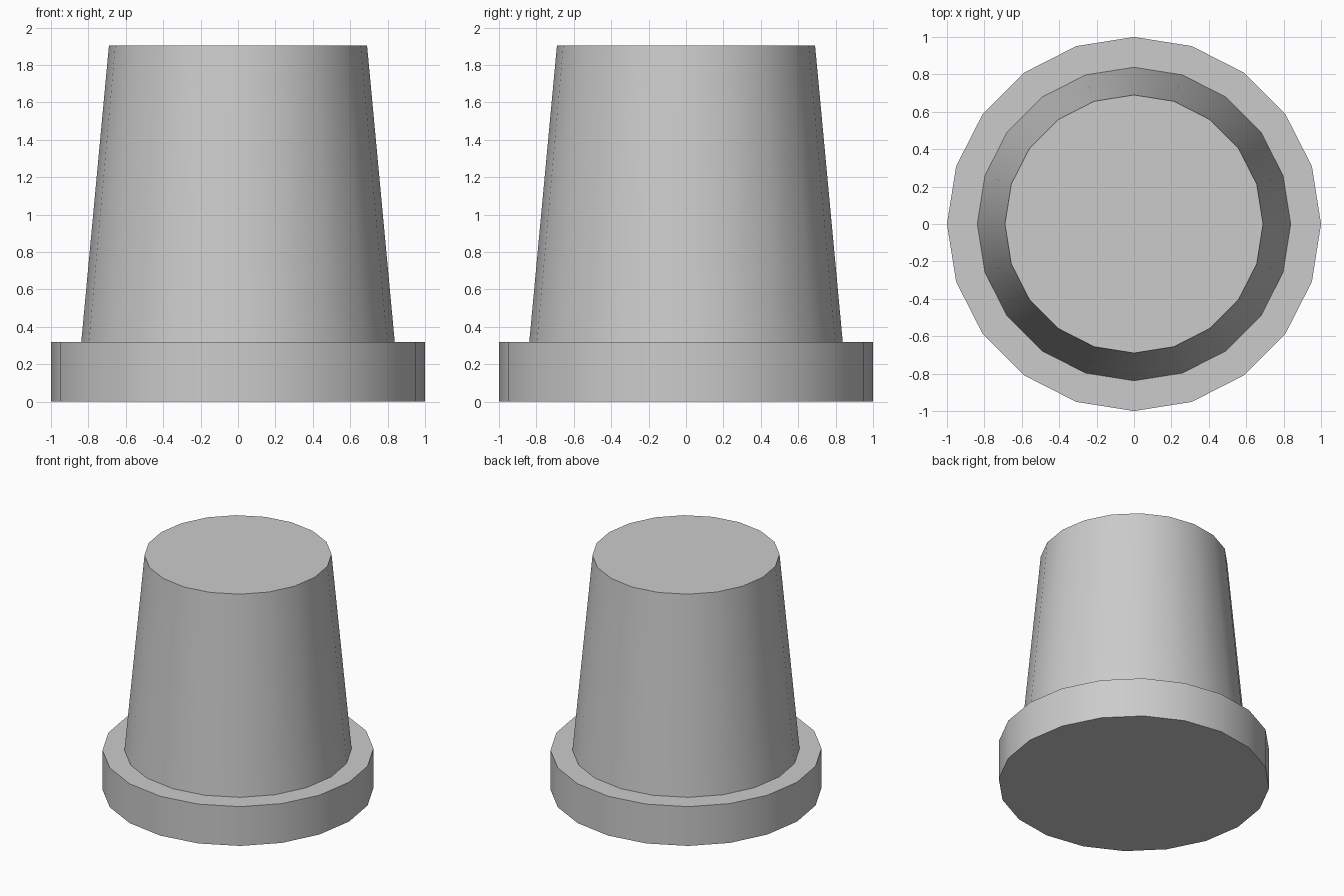
import bpy, bmesh
from math import cos, sin, pi, radians

if "Cube" in bpy.data.objects:
    bpy.data.objects.remove(bpy.data.objects["Cube"])

SIDES = 20
# radius, height: base flange, then tapered body
PROFILE = [(1.0, 0.0), (1.0, 0.32), (0.838, 0.32), (0.69, 1.905)]

# Revolve the profile into one closed solid
bm = bmesh.new()
rings = [[bm.verts.new((r * cos(2 * pi * i / SIDES), r * sin(2 * pi * i / SIDES), z))
          for i in range(SIDES)] for r, z in PROFILE]
for low, high in zip(rings, rings[1:]):
    for i in range(SIDES):
        j = (i + 1) % SIDES
        bm.faces.new((low[i], low[j], high[j], high[i]))

# Flat bottom and top caps
bm.faces.new(rings[0][::-1])
bm.faces.new(rings[-1])

mesh = bpy.data.meshes.new("flanged_tapered_plug")
bm.to_mesh(mesh)
bm.free()
plug = bpy.data.objects.new("flanged_tapered_plug", mesh)
bpy.context.collection.objects.link(plug)

# Smooth round walls, sharp rims
bpy.context.view_layer.objects.active = plug
plug.select_set(True)
bpy.ops.object.shade_smooth_by_angle(angle=radians(30))
